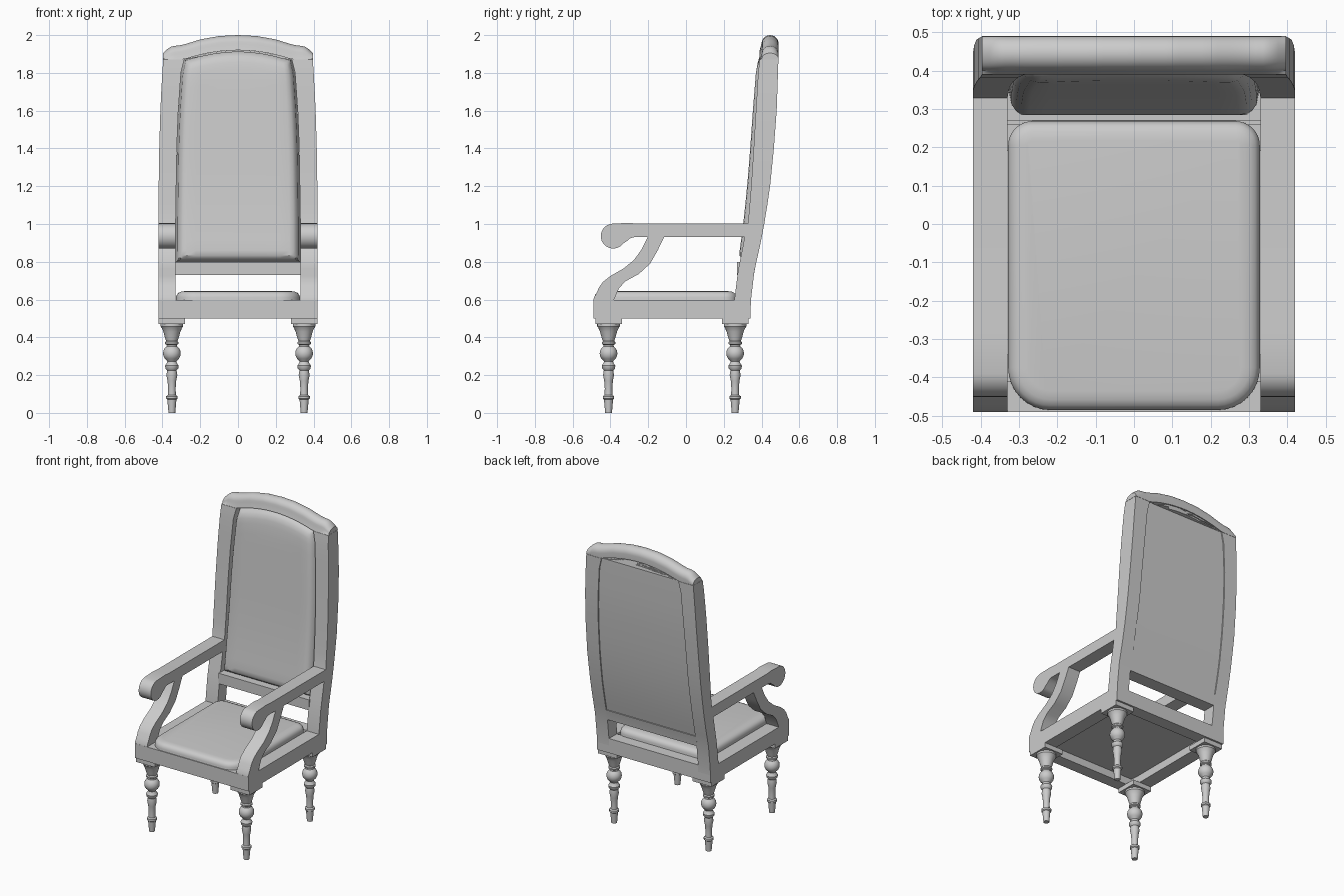
import bpy, bmesh, math

if "Cube" in bpy.data.objects:
    bpy.data.objects.remove(bpy.data.objects["Cube"])

def make(name, verts, faces, mirror=False, angle=35):
    me = bpy.data.meshes.new(name)
    me.from_pydata(verts, [], faces)
    bm = bmesh.new()
    bm.from_mesh(me)
    bmesh.ops.recalc_face_normals(bm, faces=bm.faces)
    bm.to_mesh(me)
    bm.free()
    ob = bpy.data.objects.new(name, me)
    bpy.context.collection.objects.link(ob)
    if mirror:
        ob.modifiers.new("Mirror", 'MIRROR')
    bpy.ops.object.select_all(action='DESELECT')
    ob.select_set(True)
    bpy.context.view_layer.objects.active = ob
    bpy.ops.object.shade_smooth_by_angle(angle=math.radians(angle))
    return ob

def loft(name, rings, mirror=False, angle=35):
    n = len(rings[0])
    verts = [p for r in rings for p in r]
    faces = [(i*n + j, i*n + (j+1) % n, (i+1)*n + (j+1) % n, (i+1)*n + j)
             for i in range(len(rings)-1) for j in range(n)]
    faces += [tuple(range(n)), tuple(range(len(verts)-n, len(verts)))]
    return make(name, verts, faces, mirror, angle)

def side_part(name, prof):
    return loft(name, [[(x, y, z) for y, z in prof] for x in (0.33, 0.42)], True)

def box(name, x0, x1, y0, y1, z0, z1, mirror=False):
    return loft(name, [[(x0, y0, z), (x1, y0, z), (x1, y1, z), (x0, y1, z)] for z in (z0, z1)], mirror)

def curve(pts):
    def f(v):
        if v <= pts[0][0]:
            return pts[0][1]
        for (a, p), (b, q) in zip(pts, pts[1:]):
            if v <= b:
                return p + (q-p)*(v-a)/(b-a)
        return pts[-1][1]
    return f

# Height-dependent shape of the back
front = curve([(.59, .255), (.75, .275), (.85, .295), (.93, .31), (1, .328), (1.2, .345),
               (1.4, .358), (1.6, .37), (1.8, .382), (1.87, .39)])
rear = curve([(.5, .34), (.6, .344), (.75, .362), (.9, .395), (1.03, .42), (1.2, .445),
              (1.4, .465), (1.6, .48), (1.8, .487), (1.87, .489)])
cushion_y = curve([(.79, .275), (1, .303), (1.2, .324), (1.4, .34), (1.6, .354), (1.8, .37), (1.92, .392)])
outer_x = curve([(1.2, .42), (1.4, .417), (1.6, .411), (1.75, .404), (1.87, .396)])
inner_x = curve([(1, .33), (1.4, .324), (1.6, .316), (1.8, .302), (1.87, .285)])
crest_top = curve([(0, 2), (.1, 1.995), (.2, 1.977), (.27, 1.955), (.31, 1.945), (.35, 1.942),
                   (.37, 1.93), (.396, 1.905)])

def crest_bottom(x):
    return 1.92 - .6*min(abs(x), .285)**2

# Turned legs with square blocks
leg = [(0, .018), (.07, .024), (.075, .03), (.088, .03), (.094, .021), (.13, .02), (.17, .023),
       (.2, .029), (.225, .025), (.235, .034), (.25, .036), (.265, .026), (.272, .024)]
leg += [(.315 - .046*math.cos(a), .047*math.sin(a)) for a in [math.pi*k/10 for k in range(2, 9)]]
leg += [(.36, .027), (.365, .036), (.374, .036), (.38, .03), (.4, .037), (.43, .045), (.45, .054),
        (.458, .06), (.475, .06)]
for label, y in (("front", -.41), ("back", .26)):
    rings = [[(.35 + r*math.cos(k*math.pi/12), y + r*math.sin(k*math.pi/12), z) for k in range(24)]
             for z, r in leg]
    loft(label + "_legs", rings, True)
    box(label + "_leg_blocks", .28, .42, y-.07, y+.07, .47, .501, True)

# Seat frame rails
box("seat_side_rails", .33, .42, -.49, .342, .5, .597, True)
box("seat_front_rail", -.33, .33, -.49, -.41, .5, .597)
box("seat_back_rail", -.33, .33, .26, .342, .5, .597)

# Seat cushion with rounded front corners
def corner(cx, cy, rx, ry, a0, d):
    return [(cx + (rx-d)*math.cos(a), cy + (ry-d)*math.sin(a))
            for a in [a0 + k*math.pi/16 for k in range(9)]]

rings = []
for z, d in ((.55, 0), (.612, 0), (.625, .004), (.635, .012), (.642, .027), (.645, .05)):
    h = math.pi/2
    pts = (corner(-.218, -.375, .11, .11, 2*h, d) + corner(.218, -.375, .11, .11, 3*h, d)
           + corner(.265, .205, .063, .063, 0, d) + corner(-.265, .205, .063, .063, h, d))
    rings.append([(x, y, z) for x, y in pts])
loft("seat_cushion", rings)

# Arm rests with front scroll
scroll = [(-.385 + .066*math.cos(a), .936 + .066*math.sin(a))
          for a in [math.radians(95 + k*12) for k in range(20)]]
side_part("arm_rests", [(.36, 1.002), (-.26, 1.002), (-.3, 1.006)] + scroll
          + [(-.312, .91), (-.297, .924), (-.275, .93), (.33, .93)])

# Curved arm supports
side_part("arm_supports", [(-.49, .59), (-.488, .61), (-.475, .632), (-.46, .665), (-.44, .693), (-.4, .725),
          (-.33, .765), (-.275, .81), (-.235, .865), (-.2, .935), (-.113, .935), (-.15, .86),
          (-.19, .79), (-.25, .735), (-.32, .697), (-.355, .66), (-.385, .59)])

# Back posts
zs = [.55, .6, .68, .75, .82, .88, .93, 1, 1.1, 1.2, 1.3, 1.4, 1.5, 1.6, 1.7, 1.8, 1.84, 1.87]
loft("back_posts", [[(inner_x(z), front(z), z), (outer_x(z), front(z), z),
                     (outer_x(z), rear(z), z), (inner_x(z), rear(z), z)] for z in zs], True)

# Lower back rail
loft("lower_back_rail", [[(-.335, .27, z), (.335, .27, z), (.335, rear(z), z), (-.335, rear(z), z)]
                         for z in (.73, .765, .8)])

# Arched crest rail with rounded top
rings = []
for k in range(-20, 21):
    x = .396*k/20
    zt, zb = crest_top(abs(x)), crest_bottom(x)
    r = min(.045, zt - zb - .003)
    arc = [(x, .445 - .045*math.cos(a), zt - r + r*math.sin(a)) for a in [j*math.pi/12 for j in range(13)]]
    rings.append([(x, .39, zb)] + arc + [(x, .489, zb)])
loft("crest_rail", rings)

# Padded back panel, rounded front and flat rear
us = [-1, -.985, -.96, -.92, -.85, -.7, -.45, -.2, 0, .2, .45, .7, .85, .92, .96, .985, 1]
ts = [0, .004, .012, .025, .05, .1, .2, .3, .4, .5, .6, .7, .8, .86, .92, .95, .975, .988, .996, 1]
rings = []
for t in ts:
    w = inner_x(.795 + t*1.075)
    fr, bk = [], []
    for u in us:
        x = u*w
        zb = .797 + t*(crest_bottom(x) - .797)
        zf = .806 + t*(crest_bottom(x)*1.0 - .007 - .806)
        edge = min((1-abs(u))*w, t*1.1, (1-t)*1.1)
        y = cushion_y(zf) + .035*(1 - min(edge/.045, 1))**2.5
        fr.append((x*.968, y, zf))
        bk.append((x, rear(zb) - .007, zb))
    rings.append(fr + bk[::-1])
loft("back_panel", rings)
